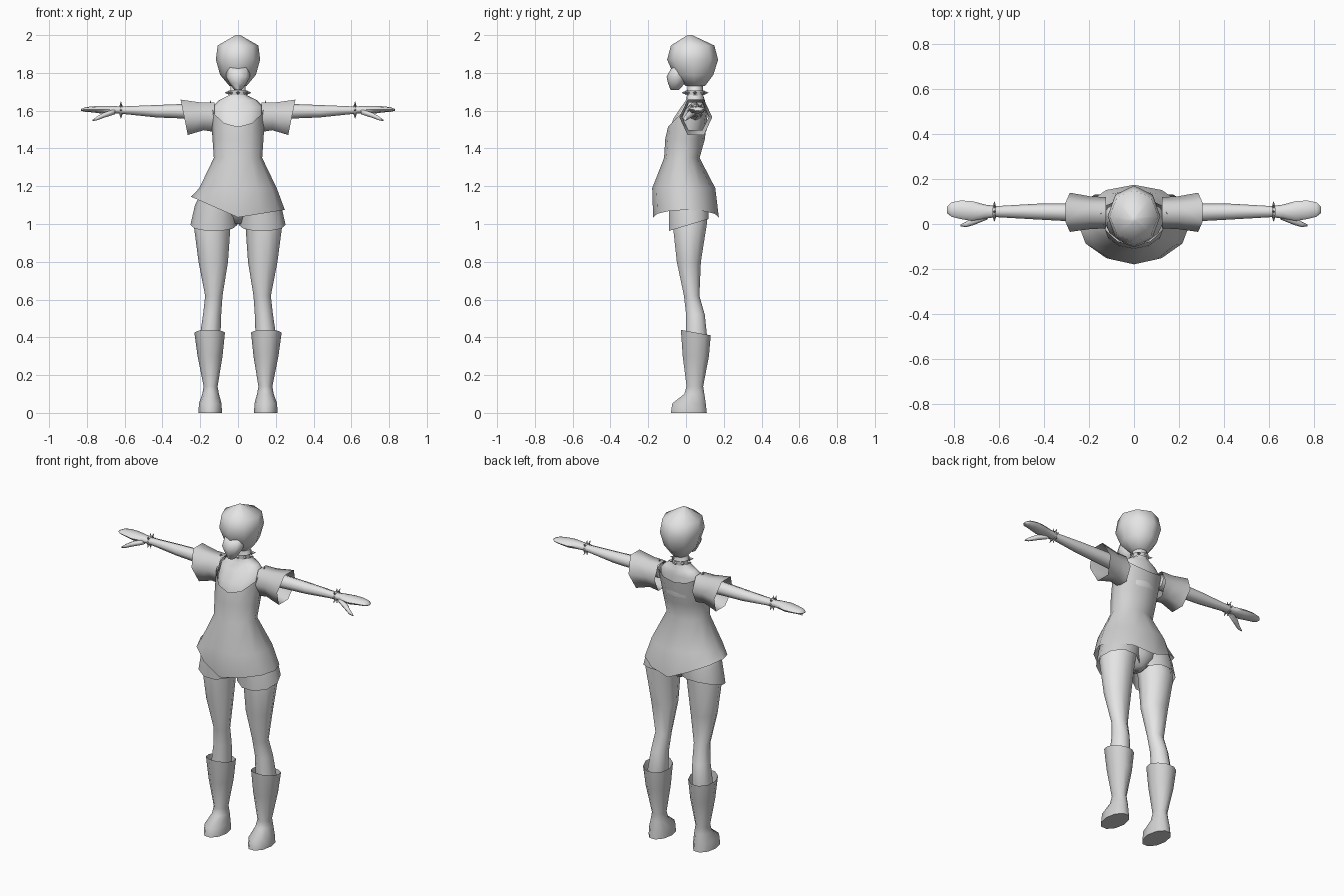
import bpy
import bmesh
from math import sin, cos, pi, radians
from mathutils import Matrix, Vector

cube = bpy.data.objects.get("Cube")
if cube:
    bpy.data.objects.remove(cube, do_unlink=True)


def material(name, value):
    mat = bpy.data.materials.new(name)
    mat.use_nodes = True
    colour = (value, value, value, 1)
    mat.diffuse_color = colour
    mat.node_tree.nodes["Principled BSDF"].inputs["Base Color"].default_value = colour
    return mat


skin = material("pale grey skin", 0.78)
cloth = material("mid grey cloth", 0.64)


def finish(name, bm, mat, mirror, sharp=70):
    """Turn a bmesh into a smooth object, optionally mirrored across x."""
    bmesh.ops.recalc_face_normals(bm, faces=bm.faces)
    mesh = bpy.data.meshes.new(name)
    bm.to_mesh(mesh)
    bm.free()
    mesh.materials.append(mat)
    mesh.shade_smooth()
    mesh.set_sharp_from_angle(angle=radians(sharp))
    obj = bpy.data.objects.new(name, mesh)
    bpy.context.collection.objects.link(obj)
    if mirror:
        obj.modifiers.new("mirror", "MIRROR").use_mirror_merge = False
    return obj


def loft(name, rings, mat, sides=8, axis="z", mirror=False, caps=(True, True), tweak=None):
    """Skin elliptical rings (position, centre a, centre b, radius a, radius b, tilt)."""
    bm = bmesh.new()
    loops = []
    for t, a, b, ra, rb, *tilt in rings:
        k = tilt[0] if tilt else 0
        loop = []
        for i in range(sides):
            ang = 2 * pi * i / sides
            p, q, along = a + ra * cos(ang), b + rb * sin(ang), t + k * sin(ang)
            co = Vector((p, q, along) if axis == "z" else (along, p, q))
            loop.append(bm.verts.new(tweak(co, ang, t) if tweak else co))
        loops.append(loop)
    for low, high in zip(loops, loops[1:]):
        for i in range(sides):
            j = (i + 1) % sides
            bm.faces.new((low[i], low[j], high[j], high[i]))
    for loop, wanted in zip((loops[0], loops[-1]), caps):
        if wanted:
            bm.faces.new(loop)
    return finish(name, bm, mat, mirror)


def studded_band(name, centre, axis, radius, width, count, length, mirror=False):
    """A strap with a row of spikes around it."""
    bm = bmesh.new()
    turn = Vector(axis).to_track_quat("Z", "Y").to_matrix().to_4x4()
    base = Matrix.Translation(centre) @ turn
    bmesh.ops.create_cone(bm, segments=12, radius1=radius, radius2=radius,
                          depth=width, matrix=base)
    for i in range(count):
        ang = 2 * pi * i / count
        out = Vector((cos(ang), sin(ang), 0))
        spike = Matrix.Translation(out * (radius + length / 2))
        spike = spike @ out.to_track_quat("Z", "Y").to_matrix().to_4x4()
        bmesh.ops.create_cone(bm, cap_ends=True, segments=4, radius1=width * 0.4,
                              radius2=0.001, depth=length, matrix=base @ spike)
    return finish(name, bm, cloth, mirror, 40)


# Head with a small protruding jaw
loft("head", [
    (1.73, 0, 0.05, 0.045, 0.05),
    (1.79, 0, 0.04, 0.095, 0.105),
    (1.87, 0, 0.035, 0.117, 0.135),
    (1.945, 0, 0.035, 0.108, 0.115),
    (2.0, 0, 0.02, 0.012, 0.012)], skin)
loft("jaw", [
    (1.83, 0, -0.03, 0.06, 0.045),
    (1.78, 0, -0.045, 0.065, 0.058),
    (1.745, 0, -0.05, 0.045, 0.045),
    (1.71, 0, -0.06, 0.02, 0.022)], skin)

# Neck and chest
loft("chest", [
    (1.44, 0, 0, 0.11, 0.085),
    (1.50, 0, 0.01, 0.125, 0.1),
    (1.56, 0, 0.02, 0.135, 0.085),
    (1.62, 0, 0.04, 0.135, 0.065),
    (1.655, 0, 0.05, 0.1, 0.05),
    (1.685, 0, 0.048, 0.042, 0.042),
    (1.77, 0, 0.048, 0.038, 0.04)], skin, 12)


def shape_shirt(co, ang, t):
    """Scoop the neckline and raise the hem unevenly at the sides."""
    if t > 1.6:
        s = sin(ang)
        drop = 0.14 if s < 0 else 0.07
        co.y = 0.045 + drop * s
        co.z = t - drop * abs(s)
    elif t < 1.1:
        co.z += 0.3 * abs(co.x) - 0.14 * co.x
    return co


# Loose shirt, open at neck and hem
loft("shirt", [
    (1.035, 0, 0, 0.248, 0.174),
    (1.19, 0, -0.012, 0.205, 0.167),
    (1.35, 0, -0.022, 0.128, 0.094),
    (1.45, 0, -0.005, 0.135, 0.105),
    (1.655, 0, 0, 0.148, 0.1)], cloth, 12, caps=(False, False), tweak=shape_shirt)
loft("sleeve", [
    (0.125, 0.05, 1.565, 0.07, 0.09),
    (0.19, 0.05, 1.57, 0.072, 0.085, 0.01),
    (0.285, 0.052, 1.565, 0.087, 0.108, 0.022)],
    cloth, 6, "x", True, (False, False))

# Arms, hands and thumbs
loft("arm", [
    (0.13, 0.05, 1.595, 0.045, 0.045),
    (0.30, 0.052, 1.597, 0.039, 0.038),
    (0.43, 0.055, 1.597, 0.035, 0.033),
    (0.62, 0.055, 1.603, 0.024, 0.019)], skin, 8, "x", True)
loft("hand", [
    (0.61, 0.055, 1.603, 0.024, 0.018),
    (0.66, 0.055, 1.605, 0.031, 0.02),
    (0.72, 0.058, 1.605, 0.044, 0.021),
    (0.77, 0.063, 1.607, 0.041, 0.016),
    (0.81, 0.064, 1.606, 0.032, 0.012),
    (0.83, 0.063, 1.604, 0.015, 0.005)], skin, 8, "x", True)
loft("thumb", [
    (0.65, 0.04, 1.595, 0.02, 0.016),
    (0.71, 0.015, 1.576, 0.019, 0.016),
    (0.745, -0.002, 1.56, 0.012, 0.012),
    (0.77, -0.006, 1.548, 0.004, 0.004)], skin, 6, "x", True)

# Flared shorts
loft("shorts_leg", [
    (1.20, 0.085, 0.01, 0.09, 0.1),
    (1.10, 0.115, 0.015, 0.113, 0.11),
    (0.995, 0.128, 0.015, 0.124, 0.11, 0.033)], cloth, 10, mirror=True, caps=(True, False))
loft("shorts_seat", [
    (1.0, 0, 0.025, 0.03, 0.05),
    (1.06, 0, 0.02, 0.09, 0.1),
    (1.2, 0, 0.01, 0.15, 0.11)], cloth, 10)

# Legs
loft("leg", [
    (1.14, 0.11, 0.02, 0.098, 0.1),
    (1.0, 0.137, 0.02, 0.098, 0.095),
    (0.8, 0.131, 0.015, 0.078, 0.067),
    (0.62, 0.128, 0.03, 0.046, 0.043),
    (0.52, 0.137, 0.05, 0.048, 0.052),
    (0.4, 0.148, 0.055, 0.055, 0.06),
    (0.28, 0.147, 0.05, 0.045, 0.05)], skin, 10, mirror=True)

# Boots with an open cuff
loft("boot", [
    (0.425, 0.15, 0.052, 0.081, 0.083, -0.015),
    (0.3, 0.148, 0.052, 0.066, 0.073),
    (0.14, 0.145, 0.047, 0.037, 0.046),
    (0.1, 0.145, 0.044, 0.044, 0.056),
    (0.05, 0.147, 0.016, 0.06, 0.093),
    (0.0, 0.147, 0.015, 0.062, 0.1)], cloth, 10, mirror=True, caps=(False, True))

# Spiked collar and wristbands
studded_band("collar", (0, 0.048, 1.695), (0, 0, 1), 0.05, 0.025, 8, 0.02)
studded_band("wristband", (0.62, 0.055, 1.603), (1, 0, 0), 0.027, 0.016, 8, 0.018, True)
